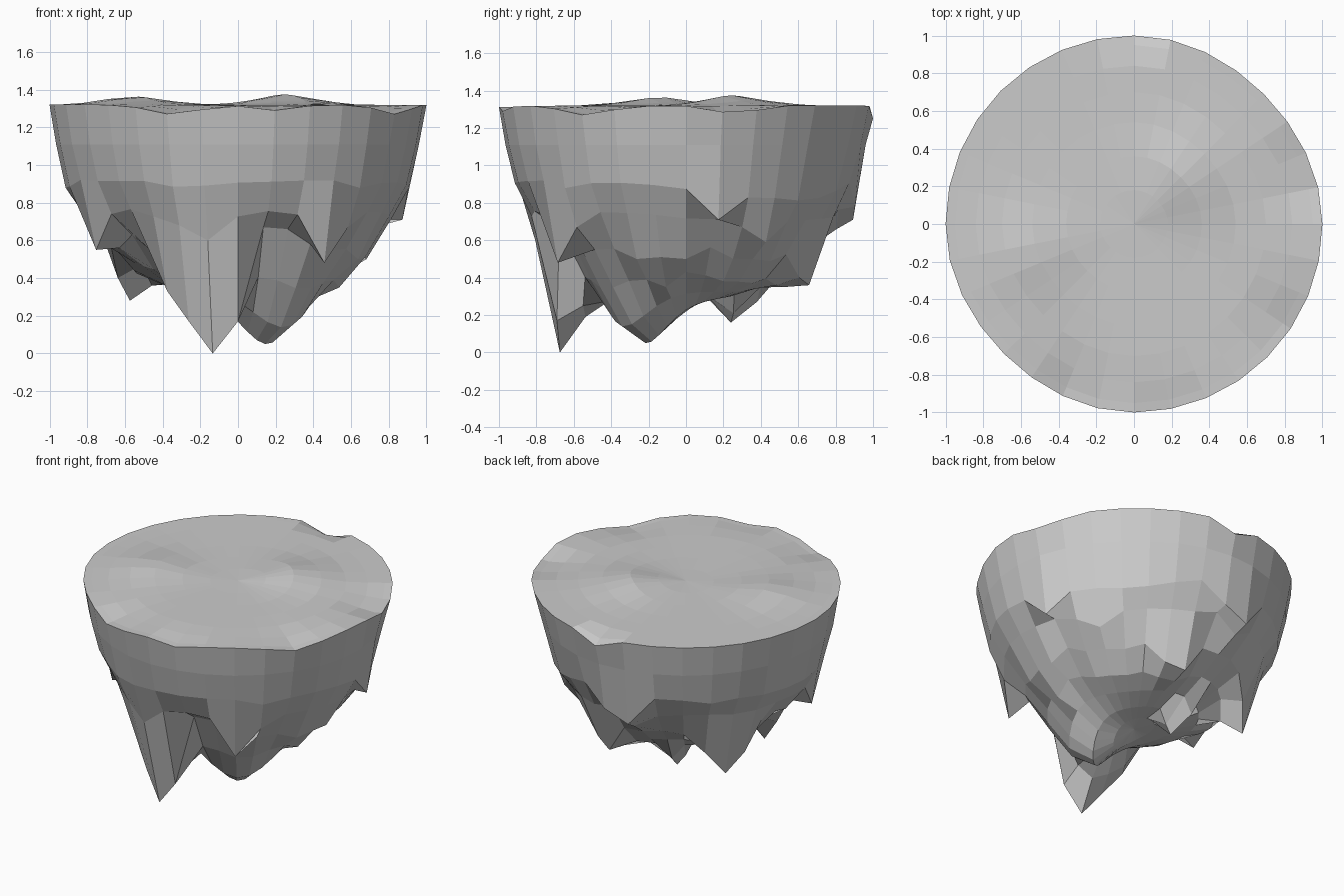
import bpy, bmesh, math, random

if "Cube" in bpy.data.objects:
    bpy.data.objects.remove(bpy.data.objects["Cube"])

random.seed(4)
SEG = 32
bm = bmesh.new()


def make_ring(radius, height, pinch=0.0):
    """Ring of SEG vertices; height is a function of (segment, x, y).
    pinch pulls the back right side inward."""
    verts = []
    for k in range(SEG):
        a = 2 * math.pi * k / SEG
        r = radius * (1 - 0.025 * max(0, math.sin(2 * a)) ** 2
                      - pinch * max(0, math.cos(a - math.pi / 4)) ** 4)
        x, y = r * math.cos(a), r * math.sin(a)
        verts.append(bm.verts.new((x, y, height(k, x, y))))
    return verts


def bridge(upper, lower):
    for k in range(SEG):
        n = (k + 1) % SEG
        bm.faces.new((upper[k], lower[k], lower[n], upper[n]))


def bump(x, y, cx, cy, size, amount):
    return amount * math.exp(-((x - cx) ** 2 + (y - cy) ** 2) / size ** 2)


# gently rolling ground
def ground(k, x, y):
    return (1.32 + bump(x, y, 0.25, 0.25, 0.22, 0.055)
            + bump(x, y, -0.55, -0.15, 0.22, 0.045)
            + bump(x, y, 0.9, 0.25, 0.15, -0.05)
            + bump(x, y, 0.85, -0.55, 0.2, -0.05)
            + bump(x, y, -0.35, -0.93, 0.2, -0.05)
            + bump(x, y, 0.2, -0.98, 0.15, -0.03)
            + bump(x, y, 0, 1.04, 0.1, -0.08))


# hanging rock bowl: (radius, height) per ring
BOWL = [(0.965, 1.11), (0.915, 0.90), (0.825, 0.75), (0.69, 0.58),
        (0.55, 0.45), (0.41, 0.37), (0.26, 0.32), (0.13, 0.31)]
# individual stalactites and hollows: (ring, segment): height
SPIKES = {
    (3, 23): 0.0, (3, 22): 0.17, (3, 21): 0.33, (3, 24): 0.17,
    (4, 23): 0.19, (4, 22): 0.24, (4, 21): 0.31, (4, 24): 0.25,
    (3, 25): 0.67, (3, 26): 0.66, (3, 27): 0.58, (2, 23): 0.60,
    (2, 22): 0.68, (2, 27): 0.48, (2, 28): 0.67, (3, 28): 0.55,
    (2, 18): 0.55, (3, 19): 0.63, (3, 18): 0.56,
    (3, 13): 0.28, (3, 14): 0.40, (3, 12): 0.44, (4, 13): 0.36,
    (3, 6): 0.40, (3, 7): 0.36, (4, 6): 0.36, (4, 7): 0.35,
    (6, 10): 0.16, (6, 9): 0.21, (6, 11): 0.22, (5, 10): 0.27,
    (1, 9): 0.71, (2, 9): 0.66, (1, 8): 0.78, (1, 1): 0.71, (2, 3): 0.59,
    (3, 30): 0.50, (3, 31): 0.51, (3, 0): 0.50, (4, 31): 0.35,
}


def bowl_height(ring, z):
    def height(k, x, y):
        if (ring, k) in SPIKES:
            return SPIKES[(ring, k)]
        rough = random.uniform(-0.025, 0.025) if 1 <= ring <= 4 else 0
        lobe = bump(x, y, 0.18, -0.25, 0.23, -0.28)
        sag = bump(x, y, 0.55, 0.45, 0.42, -0.08) if ring else 0
        return z + rough + lobe + sag
    return height


# ground surface
top_centre = bm.verts.new((0, 0, ground(0, 0, 0)))
tops = [make_ring(r, ground) for r in (0.18, 0.36, 0.54, 0.7, 0.84, 0.95, 1.0)]
for k in range(SEG):
    bm.faces.new((top_centre, tops[0][k], tops[0][(k + 1) % SEG]))
for inner, outer in zip(tops, tops[1:]):
    bridge(inner, outer)

# rock underside
last = tops[-1]
for i, (r, z) in enumerate(BOWL):
    ring = make_ring(r, bowl_height(i, z), 0.02 if i == 0 else 0.05)
    bridge(last, ring)
    last = ring
bottom = bm.verts.new((0, 0, 0.27))
for k in range(SEG):
    bm.faces.new((last[k], bottom, last[(k + 1) % SEG]))

bmesh.ops.recalc_face_normals(bm, faces=bm.faces)
mesh = bpy.data.meshes.new("floating_rock")
bm.to_mesh(mesh)
bm.free()
rock = bpy.data.objects.new("floating_rock", mesh)
bpy.context.collection.objects.link(rock)
